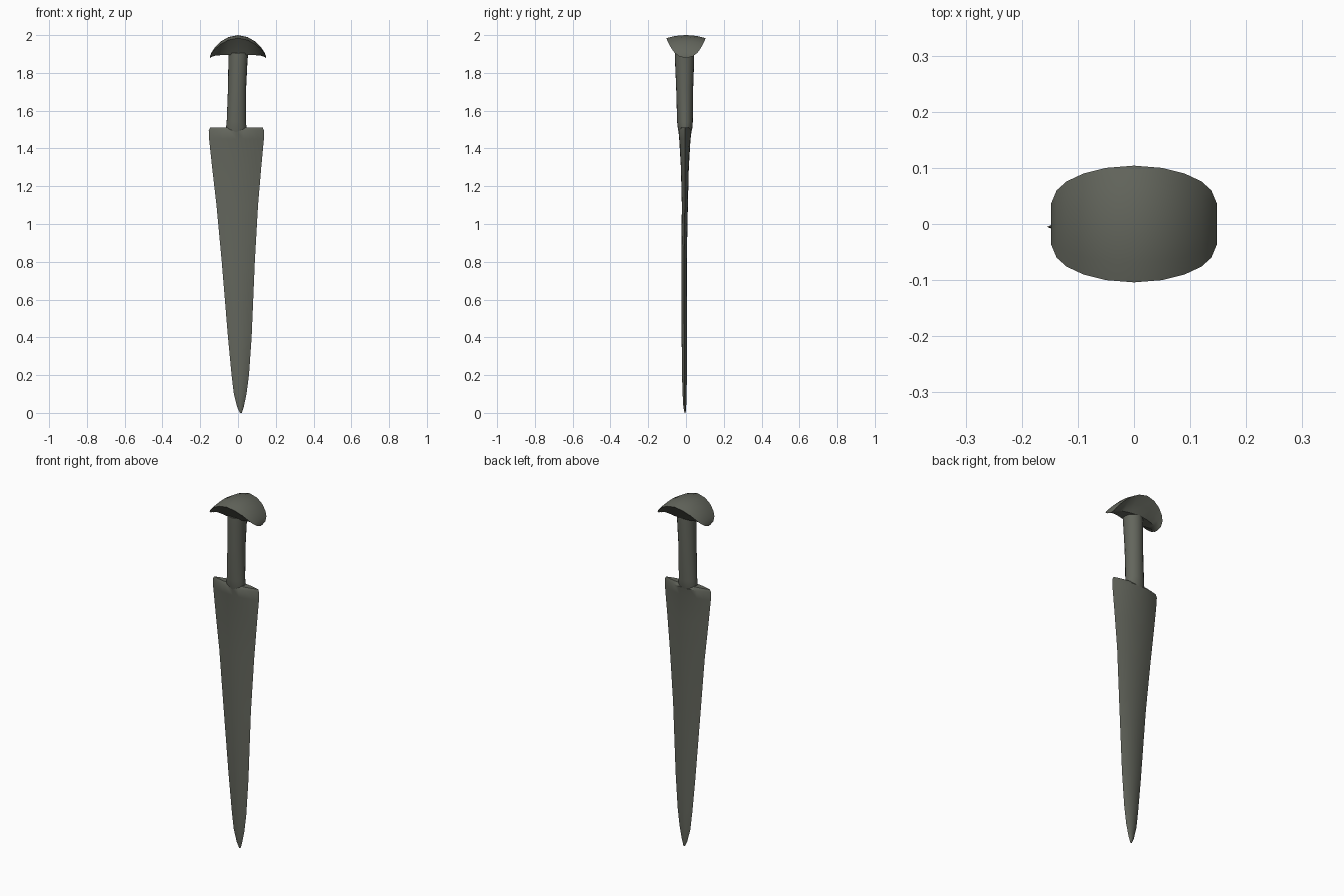
import bpy, bmesh, math

if "Cube" in bpy.data.objects:
    bpy.data.objects.remove(bpy.data.objects["Cube"])

bronze = bpy.data.materials.new("dark grey green metal")
bronze.diffuse_color = (0.125, 0.132, 0.108, 1)
bronze.use_nodes = True
bronze.node_tree.nodes["Principled BSDF"].inputs["Base Color"].default_value = bronze.diffuse_color


def loft(name, rings, angle):
    """Skin a list of equal-length closed rings and cap both ends."""
    bm = bmesh.new()
    loops = [[bm.verts.new(p) for p in ring] for ring in rings]
    n = len(loops[0])
    for a, b in zip(loops, loops[1:]):
        for i in range(n):
            j = (i + 1) % n
            bm.faces.new((a[i], a[j], b[j], b[i]))
    bm.faces.new(loops[0])
    bm.faces.new(loops[-1])
    bmesh.ops.recalc_face_normals(bm, faces=bm.faces)
    mesh = bpy.data.meshes.new(name)
    bm.to_mesh(mesh)
    bm.free()
    mesh.materials.append(bronze)
    ob = bpy.data.objects.new(name, mesh)
    bpy.context.collection.objects.link(ob)
    bpy.context.view_layer.objects.active = ob
    ob.select_set(True)
    bpy.ops.object.shade_smooth_by_angle(angle=math.radians(angle))
    ob.select_set(False)
    return ob


def lens(z, x0, x1, y0, y1, n=8):
    """Lens-shaped blade section with sharp edges at x0 and x1."""
    mid, half = (y0 + y1) / 2, (y1 - y0) / 2
    ring = []
    for side in (-1, 1):
        for i in range(n):
            u = side * (2 * i / n - 1)
            x = (x0 + x1) / 2 - u * (x1 - x0) / 2 * -side * side
            ring.append((x, mid + side * half * (1 - u * u), z))
    return ring


# Blade: z, left, right, front, back
blade = [(0.0, 0.010, 0.020, -0.008, -0.002), (0.03, -0.004, 0.030, -0.014, 0.001),
         (0.10, -0.022, 0.045, -0.018, 0.003), (0.20, -0.034, 0.058, -0.021, 0.005),
         (0.40, -0.053, 0.072, -0.023, 0.005), (0.80, -0.086, 0.089, -0.025, 0.004),
         (1.10, -0.114, 0.106, -0.022, 0.010), (1.30, -0.137, 0.123, -0.027, 0.015),
         (1.45, -0.153, 0.137, -0.036, 0.024), (1.495, -0.155, 0.137, -0.040, 0.030),
         (1.51, -0.148, 0.131, -0.028, 0.018)]
loft("blade", [lens(*b) for b in blade], 40)

# Grip: z, left, right, front, back of an oval section
grip = [(1.46, -0.052, 0.034, -0.034, 0.022), (1.505, -0.064, 0.046, -0.043, 0.033),
        (1.54, -0.060, 0.042, -0.047, 0.036), (1.72, -0.053, 0.043, -0.052, 0.038),
        (1.86, -0.051, 0.050, -0.058, 0.043), (1.905, -0.050, 0.054, -0.058, 0.043)]
rings = []
for z, x0, x1, y0, y1 in grip:
    rings.append([((x0 + x1) / 2 + (x1 - x0) / 2 * math.cos(t),
                   (y0 + y1) / 2 + (y1 - y0) / 2 * math.sin(t), z)
                  for t in (math.tau * i / 20 for i in range(20))])
loft("grip", rings, 40)

# Pommel: arched cap whose flared rim overhangs a narrow keel, lofted along x
# x, rim half width, crest height, rim height, keel height, keel half width
half = [(0.0, 0.104, 2.0, 1.984, 1.895, 0.042), (0.05, 0.100, 1.990, 1.974, 1.895, 0.036),
        (0.09, 0.090, 1.967, 1.953, 1.894, 0.026), (0.12, 0.076, 1.938, 1.927, 1.891, 0.020),
        (0.138, 0.060, 1.912, 1.906, 1.886, 0.016), (0.148, 0.036, 1.890, 1.888, 1.879, 0.012)]
stations = [(-h[0],) + h[1:] for h in half[:0:-1]] + half
rings = []
for x, w, crest, rim, keel, k in stations:
    top = [(x, w * u, rim + (crest - rim) * (1 - u * u))
           for u in (-1, -0.66, -0.33, 0, 0.33, 0.66, 1)]
    my, mz = (w + k) / 2 - 0.004, (rim + keel) / 2
    rings.append(top + [(x, my, mz), (x, k, keel), (x, -k, keel), (x, -my, mz)])
loft("pommel", rings, 40)
